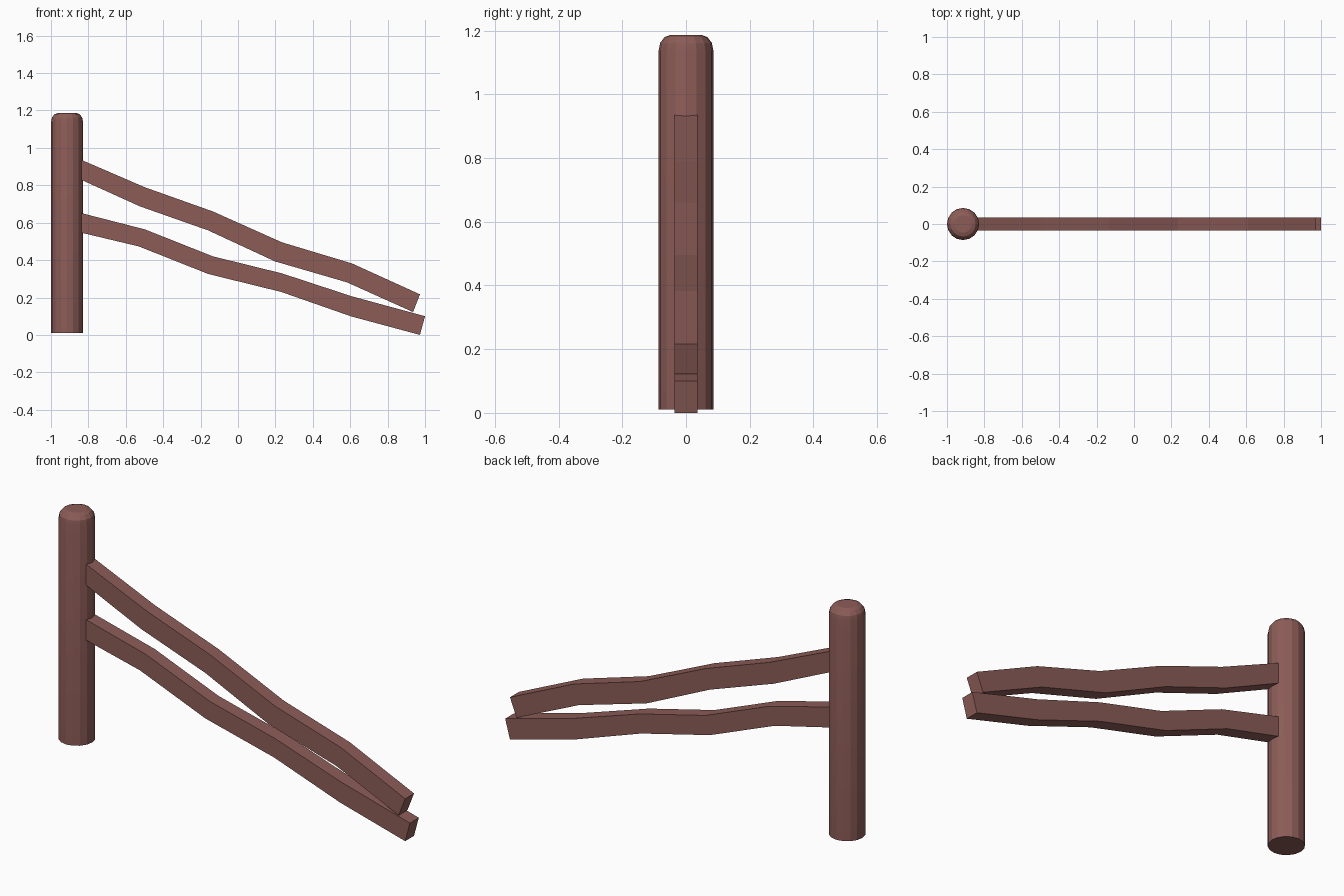
import bpy, bmesh, math

if "Cube" in bpy.data.objects:
    bpy.data.objects.remove(bpy.data.objects["Cube"])

wood = bpy.data.materials.new("reddish_brown_wood")
wood.diffuse_color = (0.262, 0.107, 0.095, 1)
wood.use_nodes = True
wood.node_tree.nodes["Principled BSDF"].inputs["Base Color"].default_value = wood.diffuse_color


def finish(bm, name):
    bmesh.ops.recalc_face_normals(bm, faces=bm.faces)
    mesh = bpy.data.meshes.new(name)
    bm.to_mesh(mesh)
    bm.free()
    mesh.materials.append(wood)
    obj = bpy.data.objects.new(name, mesh)
    bpy.context.collection.objects.link(obj)
    return obj


def post(name, cx, profile, sides=16):
    """Lathe a (radius, z) profile and cap both ends."""
    bm = bmesh.new()
    rings = []
    for r, z in profile:
        rings.append([bm.verts.new((cx + r * math.cos(2 * math.pi * i / sides),
                                    r * math.sin(2 * math.pi * i / sides), z))
                      for i in range(sides)])
    for a, b in zip(rings, rings[1:]):
        for i in range(sides):
            j = (i + 1) % sides
            bm.faces.new((a[i], a[j], b[j], b[i]))
    bm.faces.new(rings[0][::-1])
    bm.faces.new(rings[-1])
    return finish(bm, name)


def rail(name, top, bottom, half=0.036):
    """Crooked square beam from its upper and lower edge lines in x, z."""
    bm = bmesh.new()
    rings = []
    for (tx, tz), (bx, bz) in zip(top, bottom):
        rings.append([bm.verts.new(c) for c in
                      ((tx, -half, tz), (tx, half, tz), (bx, half, bz), (bx, -half, bz))])
    for a, b in zip(rings, rings[1:]):
        for i in range(4):
            j = (i + 1) % 4
            bm.faces.new((a[i], a[j], b[j], b[i]))
    bm.faces.new(rings[0])
    bm.faces.new(rings[-1][::-1])
    return finish(bm, name)


# Upright post with a rounded top
p = post("post", -0.914, [(0.086, 0.01), (0.086, 1.137), (0.081, 1.162),
                          (0.067, 1.180), (0.047, 1.187)])
bpy.context.view_layer.objects.active = p
p.select_set(True)
bpy.ops.object.shade_smooth_by_angle(angle=math.radians(15))

# Two fallen, crooked rails
rail("upper_rail",
     [(-0.84, 0.937), (-0.497, 0.789), (-0.134, 0.66), (0.235, 0.495), (0.61, 0.382), (0.973, 0.217)],
     [(-0.84, 0.83), (-0.524, 0.687), (-0.16, 0.559), (0.198, 0.393), (0.583, 0.281), (0.936, 0.122)])
rail("lower_rail",
     [(-0.84, 0.652), (-0.497, 0.564), (-0.134, 0.42), (0.235, 0.329), (0.61, 0.206), (1.0, 0.1)],
     [(-0.84, 0.547), (-0.53, 0.473), (-0.16, 0.326), (0.23, 0.23), (0.605, 0.099), (0.973, 0.0)])
